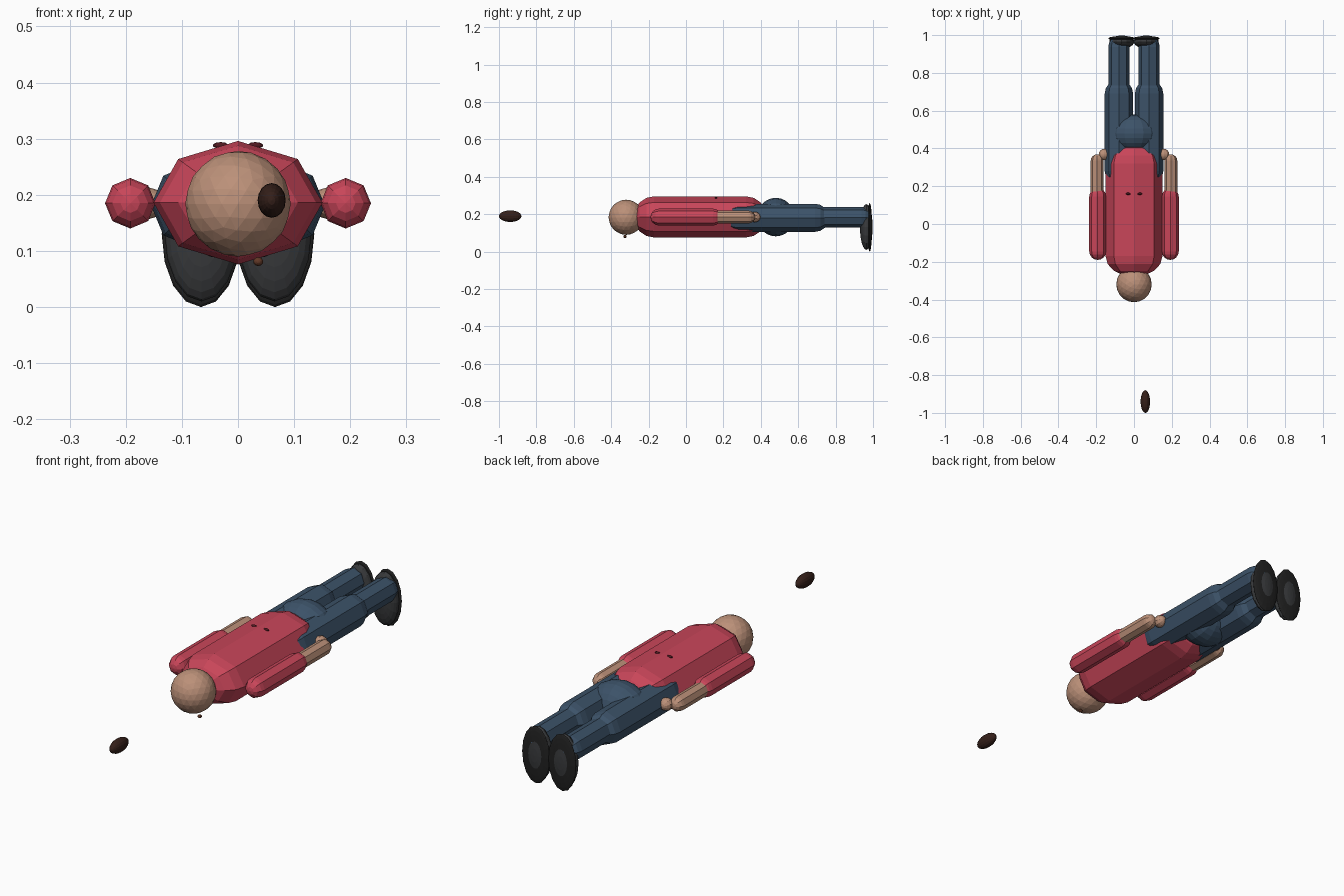
import bpy, bmesh
from math import pi, sin, cos
from mathutils import Matrix, Vector

if "Cube" in bpy.data.objects:
    bpy.data.objects.remove(bpy.data.objects["Cube"])


def material(name, rgb):
    m = bpy.data.materials.new(name)
    m.diffuse_color = (*rgb, 1)
    m.use_nodes = True
    m.node_tree.nodes["Principled BSDF"].inputs["Base Color"].default_value = m.diffuse_color
    return m


RED = material("shirt red", (0.58, 0.06, 0.10))
BLUE = material("denim blue", (0.045, 0.085, 0.14))
SKIN = material("skin", (0.50, 0.28, 0.19))
BLACK = material("sole black", (0.015, 0.015, 0.015))
GREY = material("shoe grey", (0.04, 0.042, 0.045))
BROWN = material("dark brown", (0.035, 0.014, 0.01))
TAN = material("bead brown", (0.12, 0.04, 0.02))
MAROON = material("mark maroon", (0.08, 0.01, 0.015))


def finish(bm, name, mat):
    bmesh.ops.recalc_face_normals(bm, faces=bm.faces)
    me = bpy.data.meshes.new(name)
    bm.to_mesh(me)
    bm.free()
    me.materials.append(mat)
    ob = bpy.data.objects.new(name, me)
    bpy.context.collection.objects.link(ob)
    return ob


def ellipsoid(name, centre, radii, mat, seg=16, rings=12):
    # poles lie on the y axis, along the body
    bm = bmesh.new()
    bmesh.ops.create_uvsphere(bm, u_segments=seg, v_segments=rings, radius=1)
    bmesh.ops.transform(bm, verts=bm.verts, matrix=Matrix.Translation(Vector(centre))
                        @ Matrix.Diagonal((*radii, 1)) @ Matrix.Rotation(pi / 2, 4, 'X'))
    return finish(bm, name, mat)


def capsule(name, x, z, y0, y1, r, mat, wide=1.0, seg=8, cap=4):
    # y0 and y1 are the ends of the straight section
    bm = bmesh.new()
    angles = [pi / 2 * i / cap for i in range(1, cap + 1)]
    profile = [(y0 - r * cos(a), r * sin(a)) for a in angles]
    profile += [(y1 + r * cos(a), r * sin(a)) for a in reversed(angles)]
    loops = [[bm.verts.new((x + wide * q * cos(2 * pi * k / seg), y,
                            z + q * sin(2 * pi * k / seg))) for k in range(seg)]
             for y, q in profile]
    for a, b in zip(loops, loops[1:]):
        for k in range(seg):
            j = (k + 1) % seg
            bm.faces.new((a[k], a[j], b[j], b[k]))
    for loop, y in ((loops[0], y0 - r), (loops[-1], y1 + r)):
        tip = bm.verts.new((x, y, z))
        for k in range(seg):
            bm.faces.new((loop[k], loop[(k + 1) % seg], tip))
    return finish(bm, name, mat)


# body
Z = 0.185
capsule("torso", 0, Z + 0.001, -0.17, 0.32, 0.11, RED, wide=1.37)
ellipsoid("pelvis", (0, 0.48, Z), (0.13, 0.10, 0.103), BLUE)
bm = bmesh.new()
bmesh.ops.create_icosphere(bm, subdivisions=3, radius=0.094,
                           matrix=Matrix.Translation((0, -0.32, 0.184)))
finish(bm, "head", SKIN)

# limbs on both sides
for side, s in (("left", -1), ("right", 1)):
    capsule(side + "_sleeve", s * 0.192, 0.185, -0.145, 0.145, 0.045, RED)
    capsule(side + "_forearm", s * 0.195, 0.185, 0.12, 0.335, 0.034, SKIN)
    ellipsoid(side + "_hand", (s * 0.158, 0.368, 0.185), (0.03, 0.03, 0.028), SKIN, 10, 8)
    capsule(side + "_thigh", s * 0.08, 0.181, 0.28, 0.69, 0.075, BLUE)
    capsule(side + "_shin", s * 0.08, 0.184, 0.70, 0.938, 0.056, BLUE)
    ellipsoid(side + "_shoe", (s * 0.065, 0.964, 0.132), (0.066, 0.034, 0.122), GREY)
    ellipsoid(side + "_sole", (s * 0.066, 0.982, 0.13), (0.070, 0.013, 0.13), BLACK)
    # small shirt marks
    ellipsoid(side + "_mark", (s * 0.031, 0.16, 0.288), (0.014, 0.006, 0.006), MAROON, 10, 8)

# loose pieces near the head
ellipsoid("bead", (0.036, -0.326, 0.081), (0.009, 0.009, 0.008), TAN, 10, 8)
ellipsoid("floating_pod", (0.06, -0.94, 0.19), (0.025, 0.06, 0.031), BROWN)
